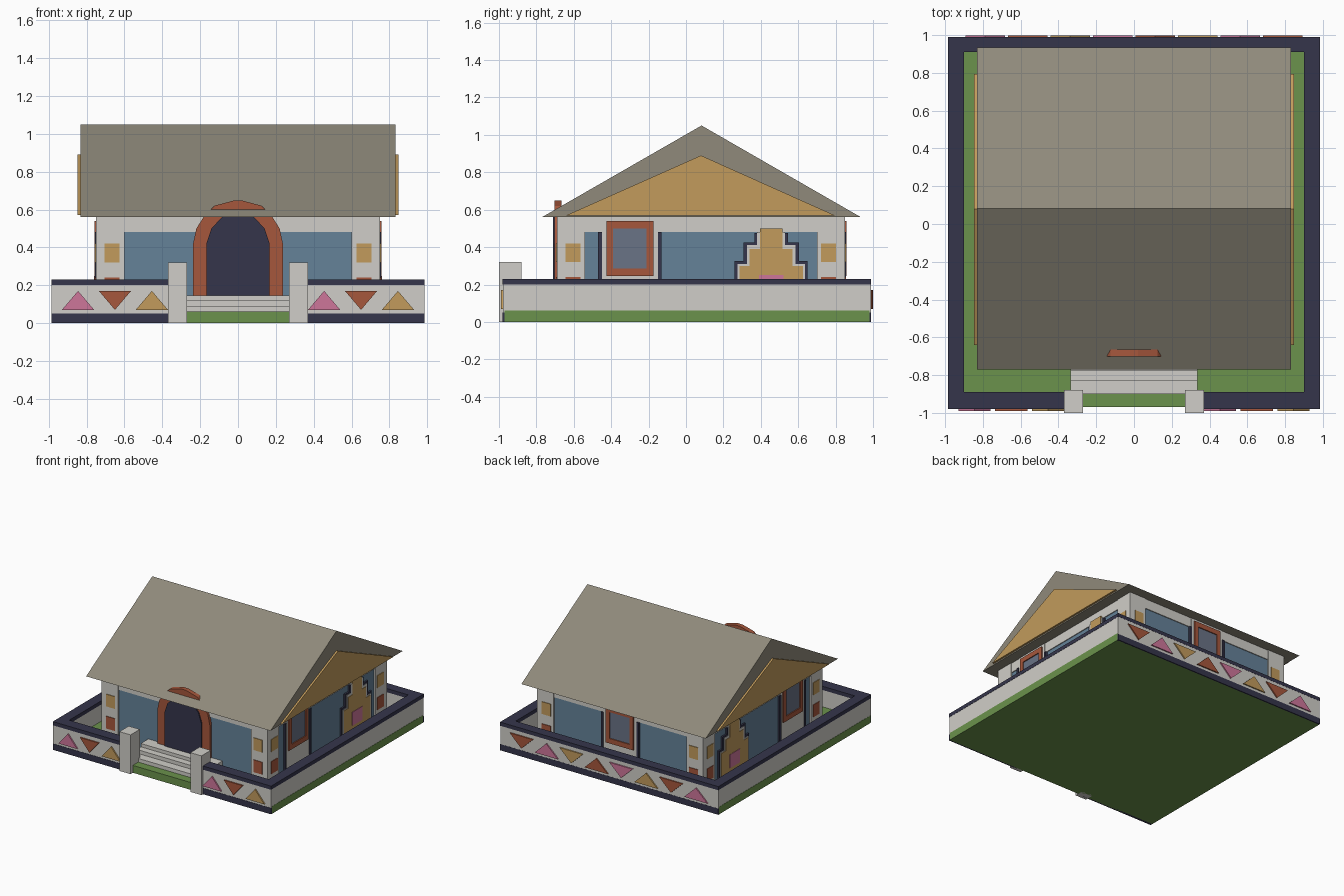
import bpy, bmesh

if "Cube" in bpy.data.objects:
    bpy.data.objects.remove(bpy.data.objects["Cube"])

def material(name, r, g, b):
    lin = [((c / 255 + 0.055) / 1.055) ** 2.4 for c in (r, g, b)]
    m = bpy.data.materials.new(name)
    m.diffuse_color = (*lin, 1)
    m.use_nodes = True
    m.node_tree.nodes["Principled BSDF"].inputs["Base Color"].default_value = m.diffuse_color
    return m

WHITE = material("off_white", 208, 206, 200)
NAVY = material("navy", 53, 53, 75)
GREEN = material("grass_green", 107, 146, 76)
BLUE = material("wall_blue", 101, 130, 153)
RED = material("brick_red", 166, 87, 60)
GOLD = material("gold", 194, 155, 92)
PINK = material("pink", 206, 118, 154)
ROOF = material("roof_grey", 144, 138, 123)
GLASS = material("window_glass", 106, 115, 134)

# Maps (along, depth, height) to world for each side of the building
FACES = {
    "front": lambda a, d, z: (a, -d, z),
    "back": lambda a, d, z: (a, d, z),
    "right": lambda a, d, z: (d, a, z),
    "left": lambda a, d, z: (-d, a, z),
}

def panel(name, face, pts, d0, d1, mat):
    """Extrude an outline (along, height) on one side from depth d0 to d1."""
    bm = bmesh.new()
    rings = [[bm.verts.new(FACES[face](a, d, z)) for a, z in pts] for d in (d0, d1)]
    bm.faces.new(rings[0])
    bm.faces.new(rings[1])
    n = len(pts)
    for i in range(n):
        j = (i + 1) % n
        bm.faces.new((rings[0][i], rings[0][j], rings[1][j], rings[1][i]))
    bmesh.ops.recalc_face_normals(bm, faces=bm.faces)
    me = bpy.data.meshes.new(name)
    bm.to_mesh(me)
    bm.free()
    me.materials.append(mat)
    ob = bpy.data.objects.new(name, me)
    bpy.context.collection.objects.link(ob)
    return ob

def rect(a0, a1, z0, z1):
    return [(a0, z0), (a1, z0), (a1, z1), (a0, z1)]

def box(name, x0, x1, y0, y1, z0, z1, mat):
    return panel(name, "back", rect(x0, x1, z0, z1), y0, y1, mat)

def triangle(face, a, half, up, d, mat):
    z0, z1 = (0.07, 0.17) if up else (0.17, 0.07)
    panel("fence_triangle", face, [(a - half, z0), (a + half, z0), (a, z1)], d - 0.004, d + 0.009, mat)

def stepped(c, steps, base):
    """Stepped pyramid outline from (half width, top) pairs, widest first."""
    right, z = [], base
    for w, top in steps:
        right += [(w, z), (w, top)]
        z = top
    return [(c + w, h) for w, h in right] + [(c - w, h) for w, h in reversed(right)]

# Lawn
box("lawn", -0.985, 0.985, -0.97, 0.98, 0, 0.06, GREEN)

# Fence: side, back and front walls with navy caps and footings
for s in (-1, 1):
    x0, x1 = sorted((s * 0.905, s * 0.983))
    box("side_fence", x0, x1, -0.975, 0.985, 0.06, 0.2, WHITE)
    x0, x1 = sorted((s * 0.90, s * 0.985))
    box("side_fence_cap", x0, x1, -0.98, 0.99, 0.2, 0.23, NAVY)
    x0, x1 = sorted((s * 0.32, s * 0.984))
    box("front_fence", x0, x1, -0.978, -0.895, 0.05, 0.2, WHITE)
    box("front_fence_footing", x0, x1, -0.98, -0.96, 0, 0.05, NAVY)
    x0, x1 = sorted((s * 0.32, s * 0.90))
    box("front_fence_cap", x0, x1, -0.98, -0.89, 0.2, 0.23, NAVY)
    x0, x1 = sorted((s * 0.27, s * 0.37))
    box("gate_post", x0, x1, -1.0, -0.88, 0, 0.32, WHITE)
box("back_fence", -0.984, 0.984, 0.915, 0.989, 0.05, 0.2, WHITE)
box("back_fence_footing", -0.984, 0.984, 0.96, 0.99, 0, 0.05, NAVY)
box("back_fence_cap", -0.90, 0.90, 0.91, 0.99, 0.2, 0.23, NAVY)

# Fence triangles
for x, up, m in ((0.455, True, PINK), (0.65, False, RED), (0.845, True, GOLD),
                 (-0.845, True, PINK), (-0.65, False, RED), (-0.455, True, GOLD)):
    triangle("front", x, 0.085, up, 0.98, m)
for i in range(8):
    triangle("back", 0.7875 - 0.225 * i, 0.105, i % 2 == 1, 0.99, (RED, PINK, GOLD)[i % 3])

# Steps
for i, (y, top) in enumerate(((-0.90, 0.09), (-0.83, 0.12), (-0.775, 0.147))):
    box("step", -0.335, 0.335, y, -0.66, 0.06 + 0.03 * i, top, WHITE)

# House body with white beam and corner pillars around the blue wall
box("blue_walls", -0.738, 0.738, -0.678, 0.838, 0.06, 0.5, BLUE)
box("wall_beam", -0.745, 0.745, -0.685, 0.845, 0.48, 0.57, WHITE)
for s in (-1, 1):
    x0, x1 = sorted((s * 0.60, s * 0.75))
    box("front_pillar", x0, x1, -0.69, -0.54, 0.06, 0.565, WHITE)
    box("back_pillar", x0, x1, 0.70, 0.85, 0.06, 0.565, WHITE)

# Pillar squares: (face, centre, surface depth)
spots = [(f, s * 0.665, d) for f, d in (("front", 0.69), ("back", 0.85)) for s in (-1, 1)]
spots += [(f, y, 0.75) for f in ("left", "right") for y in (-0.605, 0.762)]
for f, c, d in spots:
    panel("gold_square", f, rect(c - 0.04, c + 0.04, 0.32, 0.42), d - 0.003, d + 0.005, GOLD)
    panel("red_square", f, rect(c - 0.04, c + 0.04, 0.14, 0.24), d - 0.003, d + 0.005, RED)

# Windows on the sides and back
for f, c, d in (("left", -0.30, 0.745), ("right", -0.30, 0.745), ("back", 0, 0.845)):
    panel("window_surround", f, rect(c - 0.15, c + 0.15, 0.06, 0.56), d - 0.02, d + 0.003, WHITE)
    for s in (-1, 1):
        a0, a1 = sorted((c + s * 0.15, c + s * 0.17))
        panel("window_strip", f, rect(a0, a1, 0.06, 0.48), d - 0.02, d + 0.01, NAVY)
        a0, a1 = sorted((c + s * 0.09, c + s * 0.125))
        panel("window_frame_side", f, rect(a0, a1, 0.245, 0.54), d, d + 0.014, RED)
    for z0, z1 in ((0.245, 0.285), (0.50, 0.54)):
        panel("window_frame_rail", f, rect(c - 0.09, c + 0.09, z0, z1), d, d + 0.014, RED)
    panel("window_pane", f, rect(c - 0.09, c + 0.09, 0.285, 0.50), d, d + 0.006, GLASS)

# Stepped pyramids on both sides
for f in ("left", "right"):
    c = 0.455
    panel("pyramid_navy", f, stepped(c, ((0.195, 0.325), (0.148, 0.425), (0.09, 0.475)), 0.06), 0.73, 0.752, NAVY)
    panel("pyramid_white", f, stepped(c, ((0.18, 0.31), (0.13, 0.41), (0.075, 0.482)), 0.06), 0.73, 0.755, WHITE)
    panel("pyramid_gold", f, stepped(c, ((0.17, 0.30), (0.115, 0.39), (0.06, 0.50)), 0.06), 0.73, 0.758, GOLD)
    panel("pyramid_base", f, rect(c - 0.065, c + 0.065, 0.14, 0.25), 0.75, 0.761, PINK)

# Arched doorway
def arch(half):
    return half + [(-x, z) for x, z in reversed(half)]

panel("door_arch", "front", arch([(0.237, 0.06), (0.237, 0.42), (0.22, 0.50), (0.185, 0.555),
      (0.125, 0.62), (0.02, 0.648)]), 0.665, 0.702, RED)
panel("door", "front", arch([(0.167, 0.07), (0.167, 0.42), (0.14, 0.50), (0.085, 0.56),
      (0.03, 0.58)]), 0.67, 0.711, NAVY)

# Roof with gold gables
panel("roof", "right", [(-0.77, 0.56), (0.935, 0.56), (0.083, 1.05)], -0.832, 0.832, ROOF)
for f in ("left", "right"):
    panel("gable", f, [(-0.64, 0.57), (0.795, 0.57), (0.08, 0.89)], 0.82, 0.847, GOLD)
